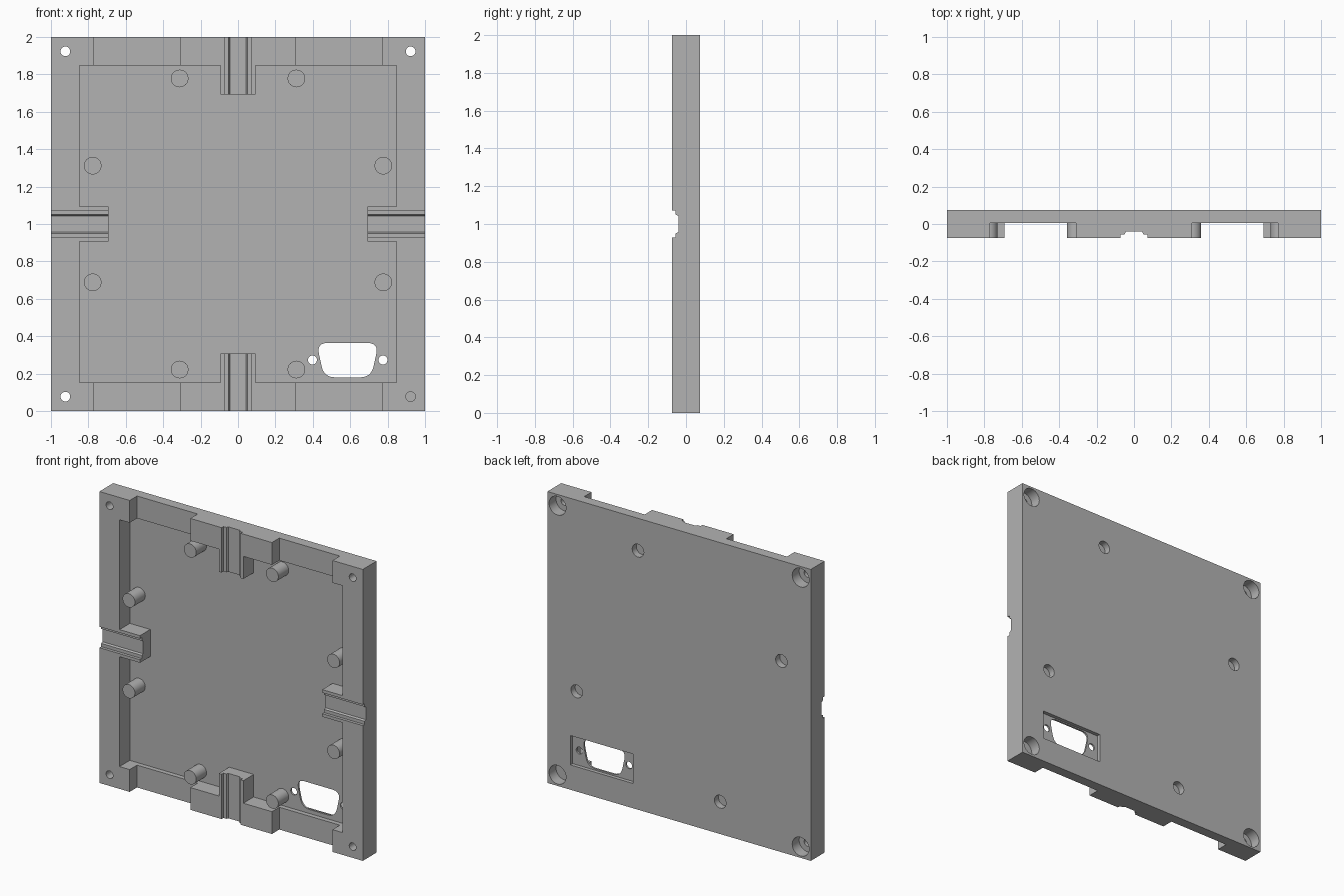
import bpy, bmesh, math

if "Cube" in bpy.data.objects:
    bpy.data.objects.remove(bpy.data.objects["Cube"], do_unlink=True)

grey = bpy.data.materials.new("plain_grey")
grey.use_nodes = True
COLOUR = (0.45, 0.45, 0.45, 1)
grey.diffuse_color = COLOUR
grey.node_tree.nodes["Principled BSDF"].inputs["Base Color"].default_value = COLOUR

FRONT, BACK = -0.075, 0.075     # outer faces
FLOOR = 0.037                   # pocket floor
NOTCH = 0.005                   # wall notch floor
AXES = {"X": lambda u, v, w: (w, v, u + 1),
        "Y": lambda u, v, w: (u, w, v),
        "Z": lambda u, v, w: (u, v, w)}


def prism(name, pts, w0, w1, axis="Y"):
    """Extrude a closed profile along an axis."""
    bm = bmesh.new()
    low, high = ([bm.verts.new(AXES[axis](u, v, w)) for u, v in pts] for w in (w0, w1))
    bm.faces.new(low)
    bm.faces.new(high[::-1])
    n = len(pts)
    for i in range(n):
        j = (i + 1) % n
        bm.faces.new((low[j], low[i], high[i], high[j]))
    bmesh.ops.recalc_face_normals(bm, faces=bm.faces)
    mesh = bpy.data.meshes.new(name)
    bm.to_mesh(mesh)
    bm.free()
    mesh.materials.append(grey)
    ob = bpy.data.objects.new(name, mesh)
    bpy.context.collection.objects.link(ob)
    return ob


def rect(x0, x1, z0, z1):
    return [(x0, z0), (x1, z0), (x1, z1), (x0, z1)]


def circle(x, z, r, n=40):
    return [(x + r * math.cos(2 * math.pi * i / n), z + r * math.sin(2 * math.pi * i / n))
            for i in range(n)]


def rounded(corners, r, steps=6):
    """Round each corner of a convex polygon with a quadratic curve."""
    out = []
    for i, (x, z) in enumerate(corners):
        ends = []
        for px, pz in (corners[i - 1], corners[(i + 1) % len(corners)]):
            k = r / math.hypot(px - x, pz - z)
            ends.append((x + (px - x) * k, z + (pz - z) * k))
        (ax, az), (bx, bz) = ends
        for s in range(steps + 1):
            t = s / steps
            a, m, b = (1 - t) ** 2, 2 * t * (1 - t), t * t
            out.append((a * ax + m * x + b * bx, a * az + m * z + b * bz))
    return out


frame = prism("mounting_frame", rect(-1, 1, 0, 2), FRONT, BACK)


def apply(tool, operation="DIFFERENCE"):
    mod = frame.modifiers.new("bool", "BOOLEAN")
    mod.operation = operation
    mod.solver = "EXACT"
    mod.object = tool
    bpy.context.view_layer.update()
    graph = bpy.context.evaluated_depsgraph_get()
    mesh = bpy.data.meshes.new_from_object(frame.evaluated_get(graph))
    frame.modifiers.remove(mod)
    frame.data = mesh
    bpy.data.objects.remove(tool, do_unlink=True)


# Pocket outline, leaving a saddle block in the middle of each wall
P, B, L = 0.847, 0.093, 0.692
quarter = [(P, B), (P, P), (B, P), (B, L)]
outline = []
for k in range(4):
    c, s = round(math.cos(k * math.pi / 2)), round(math.sin(k * math.pi / 2))
    outline += [(c * x - s * z, s * x + c * z + 1) for x, z in [(L, -B), (L, B)] + quarter[:2]]
    outline += [(c * B - s * P, s * B + c * P + 1)]
apply(prism("pocket", outline, FRONT - 0.1, FLOOR))

# Notches through the top and bottom walls
for x0, x1 in ((-0.77, -0.31), (0.31, 0.77)):
    for z0, z1 in ((-0.1, 0.16), (1.84, 2.1)):
        apply(prism("notch", rect(x0, x1, z0, z1), FRONT - 0.1, NOTCH))

# Stepped grooves across the saddle blocks
half = [(0.072, -0.2), (0.072, -0.055), (0.05, -0.055), (0.044, -0.041)]
groove = half + [(-u, v) for u, v in reversed(half)]
apply(prism("groove", groove, -0.1, 2.1, "Z"))
apply(prism("groove", groove, -1.1, 1.1, "X"))

# Round bosses on the pocket floor
for sx in (-1, 1):
    for sz in (-1, 1):
        for dx, dz in ((0.312, 0.778), (0.777, 0.312)):
            apply(prism("boss", circle(sx * dx, 1 + sz * dz, 0.047), FRONT, FLOOR + 0.02), "UNION")

# Blind holes behind every second boss
for dx, dz in ((0.312, 0.778), (-0.777, 0.312), (0.777, -0.312), (-0.312, -0.778)):
    apply(prism("blind_hole", circle(dx, 1 + dz, 0.044), BACK - 0.045, BACK + 0.1))

# Counterbored corner screw holes
for sx in (-1, 1):
    for sz in (-1, 1):
        apply(prism("screw_hole", circle(sx * 0.923, 1 + sz * 0.923, 0.026), -0.2, 0.2))
        apply(prism("counterbore", circle(sx * 0.923, 1 + sz * 0.923, 0.064), 0.0, 0.2))

# Connector opening with two screw holes and a rear recess
apply(prism("recess", rect(0.35, 0.825, 0.17, 0.372), BACK - 0.025, BACK + 0.1))
opening = rounded([(0.46, 0.18), (0.712, 0.18), (0.752, 0.364), (0.42, 0.364)], 0.06)
apply(prism("opening", opening, 0.0, 0.2))
for x in (0.398, 0.775):
    apply(prism("connector_screw", circle(x, 0.273, 0.024, 24), 0.0, 0.2))

bpy.ops.object.select_all(action="DESELECT")
frame.select_set(True)
bpy.context.view_layer.objects.active = frame
bpy.ops.object.shade_smooth_by_angle(angle=math.radians(30))
